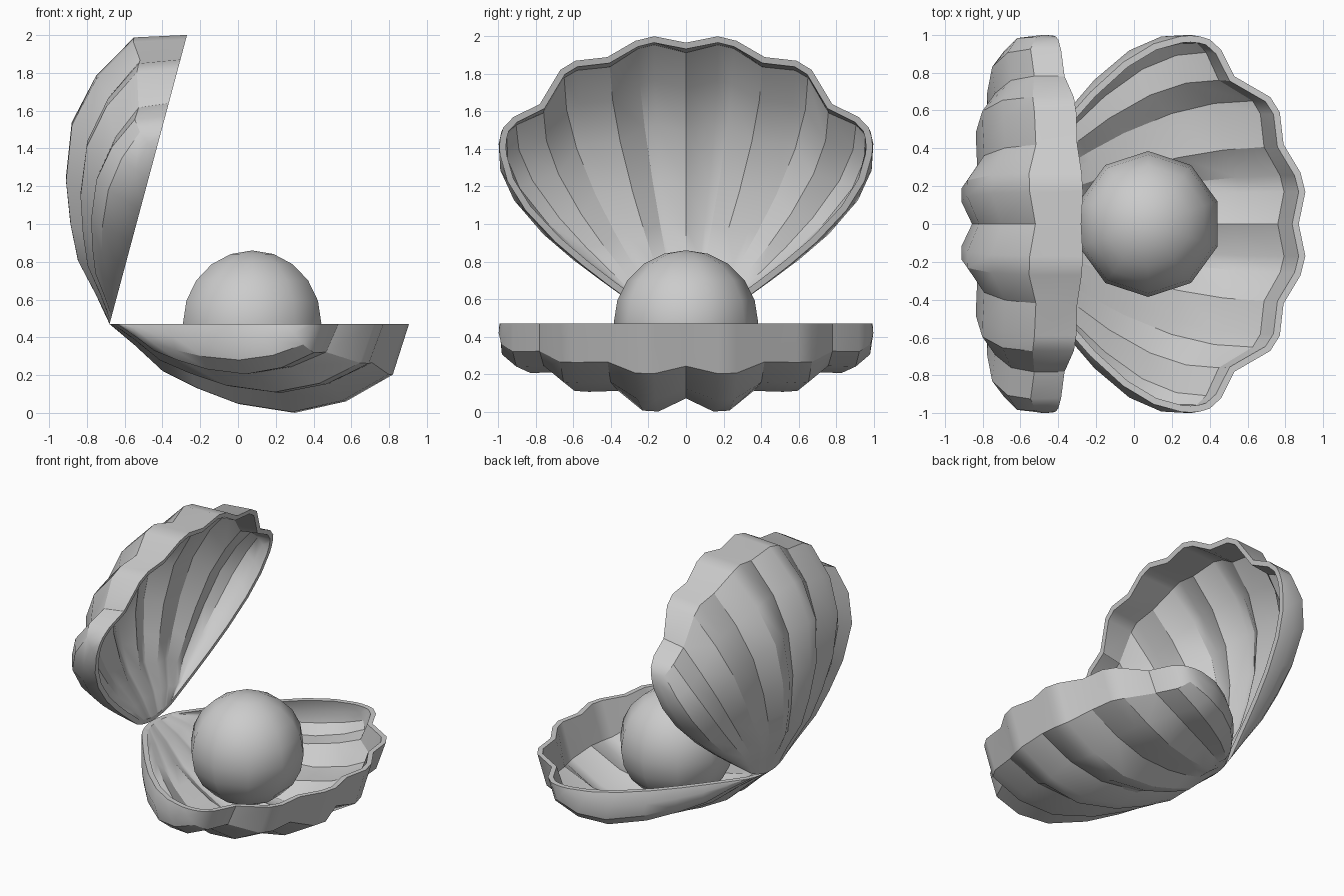
import bpy, bmesh, math
from mathutils import Matrix, Vector

if "Cube" in bpy.data.objects:
    bpy.data.objects.remove(bpy.data.objects["Cube"])

HINGE = Vector((-0.68, 0, 0.47))
THICK = 0.035

# Ribs from the middle outwards: rim reach, rim half width, depth, sideways bulge
RIBS = [(1.55, 0.00, 0.40, 0.00), (1.585, 0.17, 0.47, 0.00), (1.56, 0.27, 0.465, 0.00),
        (1.47, 0.42, 0.36, 0.00), (1.45, 0.59, 0.365, 0.01), (1.40, 0.67, 0.36, 0.02),
        (1.21, 0.78, 0.26, 0.02), (1.14, 0.92, 0.265, 0.04), (1.08, 0.975, 0.19, 0.08),
        (1.03, 0.99, 0.09, 0.07), (0.98, 0.995, 0.00, 0.00)]
# Lengthwise profile of a rib: fraction of reach, fraction of depth
PROFILE = [(0, 0), (0.082, 0.234), (0.177, 0.53), (0.29, 0.72), (0.43, 0.90),
           (0.618, 1), (0.79, 0.87), (0.946, 0.57), (1, 0)]


def rib_points(rib, side):
    reach, width, depth, bulge = rib
    start = 0.05 * width ** 2
    pts = []
    for q, d in PROFILE:
        y = width * (0.2 + 0.8 * math.sin(math.pi / 2 * q)) + bulge * math.sin(math.pi * q)
        pts.append(Vector((start + (reach - start) * q, side * y, -depth * d)))
    return pts


def make_shell(name, matrix):
    bm = bmesh.new()
    rows = [rib_points(r, -1) for r in reversed(RIBS[1:])] + [rib_points(r, 1) for r in RIBS]
    grid = [[bm.verts.new(p) for p in row] for row in rows]
    for a, b in zip(grid, grid[1:]):
        for j in range(len(PROFILE) - 1):
            bm.faces.new((a[j], a[j + 1], b[j + 1], b[j]))
    bm.normal_update()
    # make the outer surface normals face down, away from the cavity
    if sum(f.normal.z for f in bm.faces) > 0:
        bmesh.ops.reverse_faces(bm, faces=bm.faces[:])
        bm.normal_update()
    # inner skin, with the rim kept flat in the opening plane
    outer_faces = bm.faces[:]
    rim = [e for e in bm.edges if e.is_boundary]
    inner = {}
    for v in bm.verts[:]:
        n = v.normal.copy()
        if v.is_boundary:
            n.z = 0
            n.normalize()
        inner[v] = v.co - n * THICK
    inner = {v: bm.verts.new(co) for v, co in inner.items()}
    for f in outer_faces:
        bm.faces.new([inner[v] for v in reversed(f.verts)])
    for e in rim:
        a, b = e.verts
        bm.faces.new((a, b, inner[b], inner[a]))
    bm.transform(matrix)
    bmesh.ops.recalc_face_normals(bm, faces=bm.faces[:])
    mesh = bpy.data.meshes.new(name)
    bm.to_mesh(mesh)
    bm.free()
    ob = bpy.data.objects.new(name, mesh)
    bpy.context.collection.objects.link(ob)
    smooth(ob, 30)


def smooth(ob, angle):
    bpy.ops.object.select_all(action='DESELECT')
    bpy.context.view_layer.objects.active = ob
    ob.select_set(True)
    bpy.ops.object.shade_smooth_by_angle(angle=math.radians(angle))


# Lower shell lies flat, upper shell is its mirror image swung open at the hinge
place = Matrix.Translation(HINGE)
make_shell("lower_shell", place)
make_shell("upper_shell", place @ Matrix.Rotation(math.radians(-75), 4, 'Y')
           @ Matrix.Diagonal((1, 1, -1, 1)))

# Pearl
bpy.ops.mesh.primitive_uv_sphere_add(segments=10, ring_count=10, radius=0.385,
                                     location=(0.075, 0, 0.475))
pearl = bpy.context.object
pearl.name = "pearl"
smooth(pearl, 60)
